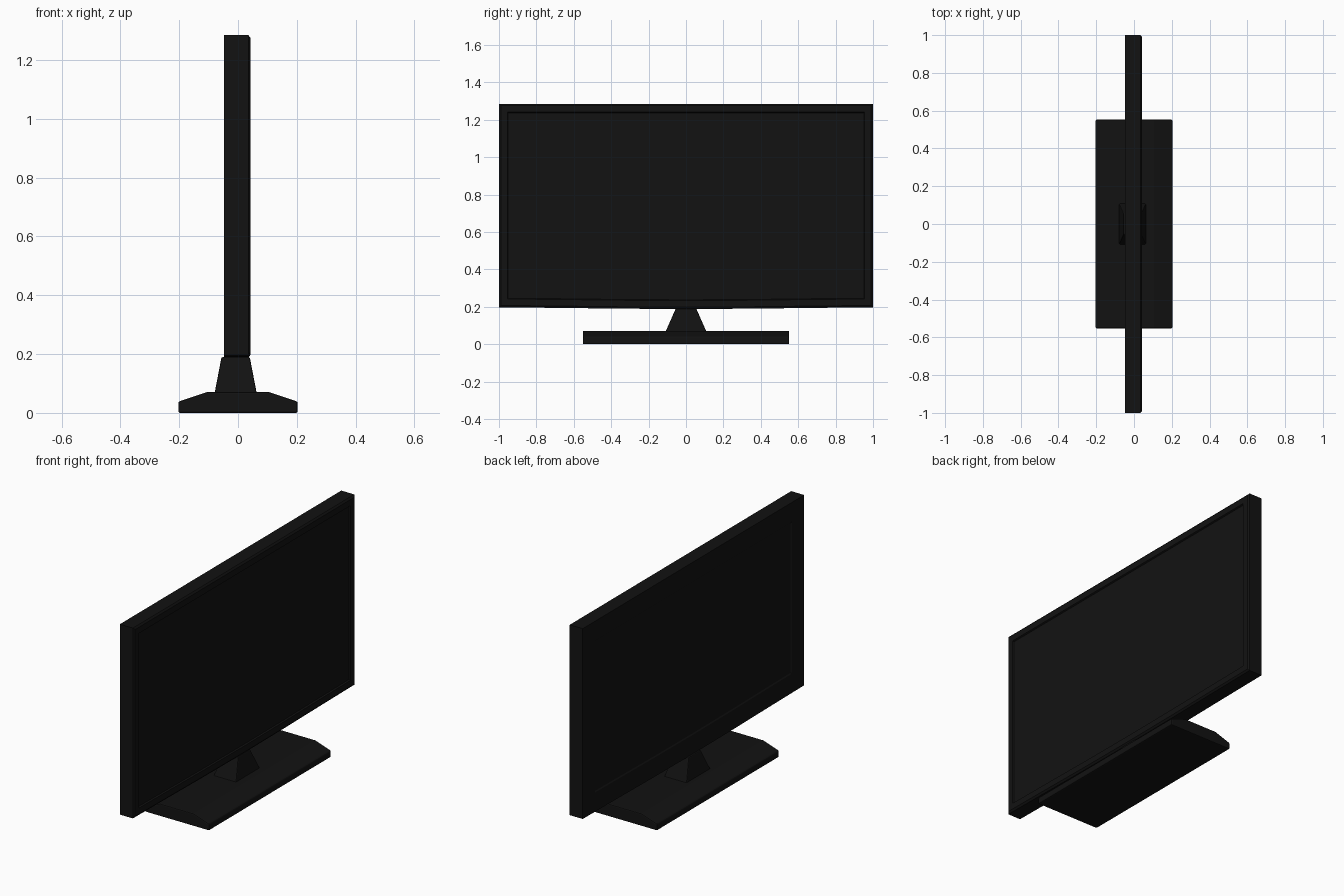
import bpy, bmesh
from mathutils import Vector

if "Cube" in bpy.data.objects:
    bpy.data.objects.remove(bpy.data.objects["Cube"])

black = bpy.data.materials.new("black_plastic")
black.diffuse_color = (0.006, 0.006, 0.006, 1)
black.use_nodes = True
black.node_tree.nodes["Principled BSDF"].inputs["Base Color"].default_value = black.diffuse_color


def finish(bm, name, bevel=0.0):
    bmesh.ops.recalc_face_normals(bm, faces=bm.faces)
    mesh = bpy.data.meshes.new(name)
    bm.to_mesh(mesh)
    bm.free()
    obj = bpy.data.objects.new(name, mesh)
    bpy.context.collection.objects.link(obj)
    mesh.materials.append(black)
    if bevel:
        mod = obj.modifiers.new("soft_edges", 'BEVEL')
        mod.width = bevel
        mod.segments = 2
        mod.limit_method = 'ANGLE'
        mod.angle_limit = 0.6
    return obj


def prism(points, direction):
    bm = bmesh.new()
    face = bm.faces.new([bm.verts.new(p) for p in points])
    out = bmesh.ops.extrude_face_region(bm, geom=[face], use_keep_orig=True)
    verts = [g for g in out["geom"] if isinstance(g, bmesh.types.BMVert)]
    bmesh.ops.translate(bm, verts=verts, vec=direction)
    bmesh.ops.recalc_face_normals(bm, faces=bm.faces)
    return bm


def inset(bm, face, steps):
    for thickness, depth in steps:
        bmesh.ops.inset_region(bm, faces=[face], thickness=thickness,
                               depth=depth, use_even_offset=True)


# Display housing: lower edge sags slightly towards the middle
half = [(0.36, 0.19), (0.68, 0.194), (1.0, 0.197), (1.0, 1.285)]
outline = [(0, 0.188)] + half + [(-y, z) for y, z in reversed(half)]
bm = prism([(-0.047, y, z) for y, z in outline], Vector((0.082, 0, 0)))
bm.faces.ensure_lookup_table()
front = max(bm.faces, key=lambda f: f.calc_center_median().x)
back = min(bm.faces, key=lambda f: f.calc_center_median().x)
# Chamfered bezel with recessed screen, then a shallow back panel
inset(bm, front, [(0.01, 0.008), (0.035, 0.0), (0.004, -0.008)])
inset(bm, back, [(0.11, 0.0), (0.006, -0.004)])
finish(bm, "display_housing")

# Foot: low slab with sloping front and rear
profile = [(-0.203, 0), (0.203, 0), (0.203, 0.038), (0.105, 0.071),
           (-0.105, 0.071), (-0.203, 0.038)]
bm = prism([(x, -0.552, z) for x, z in profile], Vector((0, 1.104, 0)))
finish(bm, "stand_foot", 0.006)

# Neck: tapered block between foot and display
bm = bmesh.new()
bmesh.ops.create_cube(bm, size=1)
for v in bm.verts:
    top = v.co.z > 0
    xs = (-0.056, 0.04) if top else (-0.08, 0.064)
    y = 0.055 if top else 0.11
    v.co = (xs[v.co.x > 0], y if v.co.y > 0 else -y, 0.19 if top else 0.065)
finish(bm, "stand_neck", 0.005)
